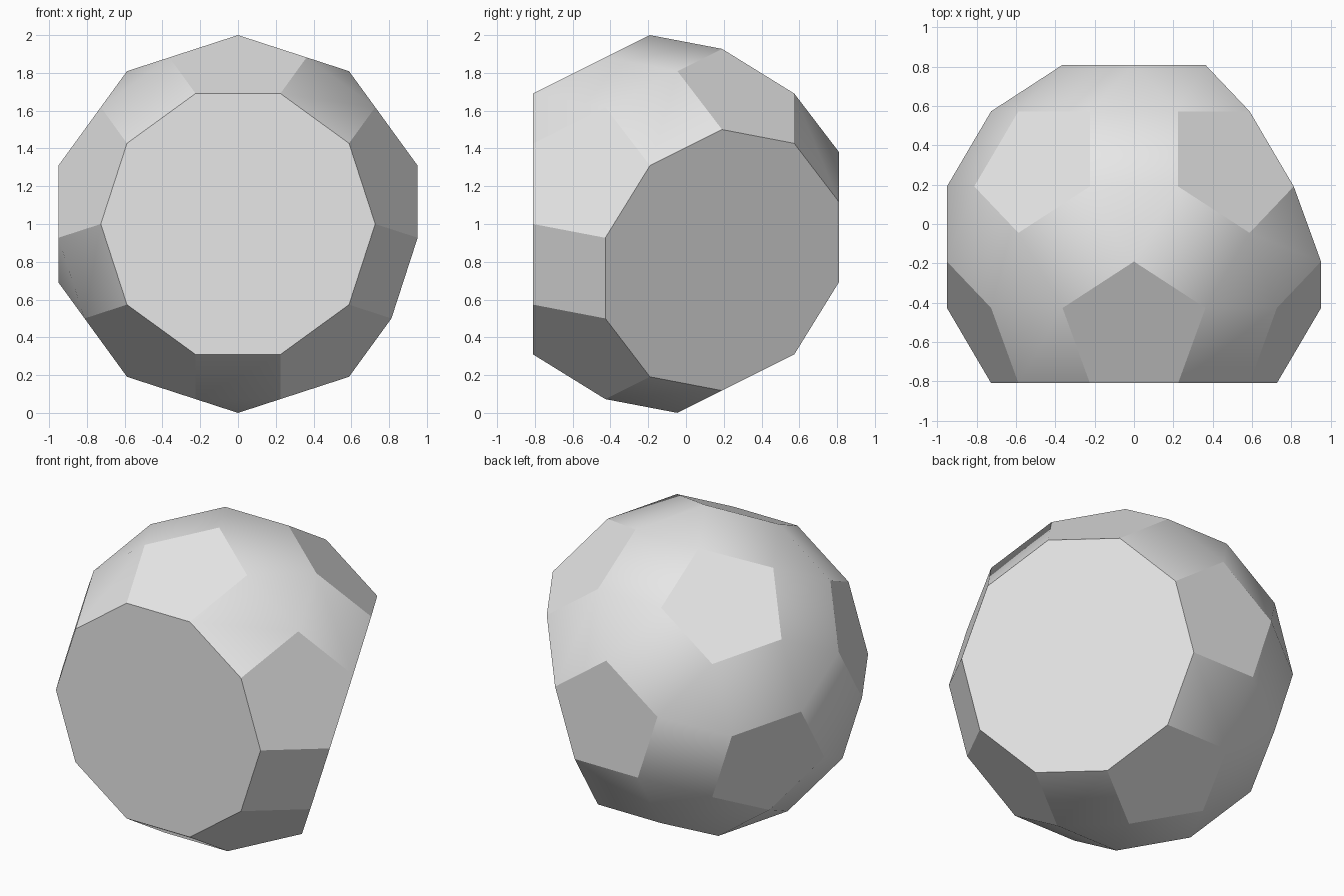
import bpy, bmesh, math
from itertools import combinations
from mathutils import Vector

if "Cube" in bpy.data.objects:
    bpy.data.objects.remove(bpy.data.objects["Cube"], do_unlink=True)

EDGE = 0.449
PENT_DIST = 2.0646 * EDGE      # centre to pentagon face
PENT_RADIUS = 0.8507 * EDGE    # pentagon circumradius
CUT_DIST = 1.5388 * EDGE       # centre to cut decagon face


def ring(start, y):
    """Five axes around the y axis."""
    r = math.sqrt(1 - y * y)
    return [Vector((r * math.cos(math.radians(start + 72 * k)), y,
                    r * math.sin(math.radians(start + 72 * k)))) for k in range(5)]


# Twelve pentagon axes; the front cap and one back-side cap are cut away
tilt = 1 / math.sqrt(5)
front, back = Vector((0, -1, 0)), Vector((0, 1, 0))
back_ring = ring(-18, tilt)
axes = [front, back] + ring(18, -tilt) + back_ring
cut_axes = (front, back_ring[0])
centre = Vector((0, (CUT_DIST - PENT_DIST) / 2, 1))

# Pentagon corners point at the middle of each triple of neighbouring axes
bm = bmesh.new()
for triple in combinations(axes, 3):
    if all(a.dot(b) > 0.4 for a, b in combinations(triple, 2)):
        middle = sum(triple, Vector())
        for n in triple:
            if not any(n is c for c in cut_axes):
                outward = (middle - n * middle.dot(n)).normalized()
                bm.verts.new(centre + n * PENT_DIST + outward * PENT_RADIUS)

# Skin the corners and merge coplanar triangles into whole faces
bmesh.ops.convex_hull(bm, input=bm.verts[:])
bmesh.ops.dissolve_limit(bm, angle_limit=math.radians(2),
                         verts=bm.verts[:], edges=bm.edges[:])
bmesh.ops.recalc_face_normals(bm, faces=bm.faces[:])

mesh = bpy.data.meshes.new("faceted_ball")
bm.to_mesh(mesh)
bm.free()
ball = bpy.data.objects.new("faceted_ball", mesh)
bpy.context.collection.objects.link(ball)

# Plain grey material
grey = bpy.data.materials.new("light_grey")
grey.use_nodes = True
grey.diffuse_color = (0.8, 0.8, 0.8, 1)
grey.node_tree.nodes["Principled BSDF"].inputs["Base Color"].default_value = (0.8, 0.8, 0.8, 1)
mesh.materials.append(grey)

# Smooth the shallow edges, keep the others sharp
bpy.ops.object.select_all(action="DESELECT")
ball.select_set(True)
bpy.context.view_layer.objects.active = ball
bpy.ops.object.shade_smooth_by_angle(angle=math.radians(30))
